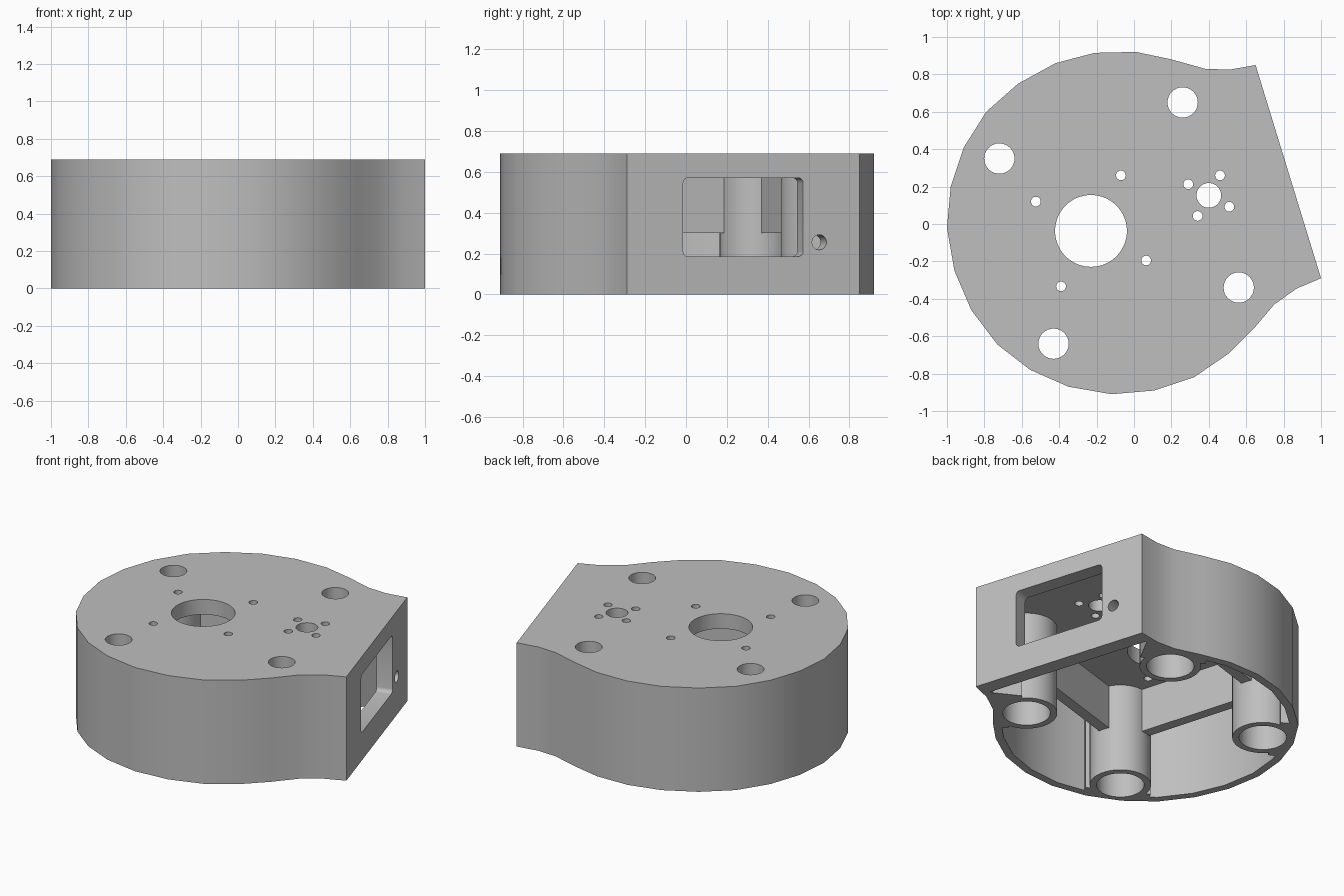
import bpy, bmesh, math
from mathutils import Vector, Matrix

if "Cube" in bpy.data.objects:
    bpy.data.objects.remove(bpy.data.objects["Cube"])

HEIGHT, CEILING, RIB_Z = 0.69, 0.59, 0.30
CENTRE = Vector((-0.085, 0.0))

# Rounded body outline, ending with the flat connector face
OUTLINE = [(0.65, 0.85), (0.51, 0.825), (0.38, 0.83), (0.20, 0.88), (0.01, 0.92),
           (-0.21, 0.915), (-0.42, 0.86), (-0.62, 0.75), (-0.79, 0.60), (-0.91, 0.41),
           (-0.98, 0.20), (-1.0, -0.02), (-0.96, -0.25), (-0.87, -0.46), (-0.73, -0.645),
           (-0.555, -0.78), (-0.35, -0.87), (-0.12, -0.91), (0.11, -0.89), (0.32, -0.82),
           (0.51, -0.69), (0.64, -0.56), (0.75, -0.43), (0.87, -0.345), (1.0, -0.29)]
BOSSES = [Vector(p) for p in ((0.56, -0.34), (-0.43, -0.64), (-0.72, 0.35), (0.26, 0.65))]


def finish(name, bm, matrix=None):
    if matrix is not None:
        bm.transform(matrix)
    bmesh.ops.recalc_face_normals(bm, faces=bm.faces)
    mesh = bpy.data.meshes.new(name)
    bm.to_mesh(mesh)
    bm.free()
    obj = bpy.data.objects.new(name, mesh)
    bpy.context.collection.objects.link(obj)
    return obj


def prism(name, points, z0, z1):
    bm = bmesh.new()
    face = bm.faces.new([bm.verts.new((x, y, z0)) for x, y in points])
    top = bmesh.ops.extrude_face_region(bm, geom=[face])
    moved = [v for v in top["geom"] if isinstance(v, bmesh.types.BMVert)]
    bmesh.ops.translate(bm, verts=moved, vec=(0, 0, z1 - z0))
    return finish(name, bm)


def cylinder(name, xy, radius, z0, z1, segments=32):
    bm = bmesh.new()
    bmesh.ops.create_cone(bm, cap_ends=True, segments=segments,
                          radius1=radius, radius2=radius, depth=z1 - z0)
    return finish(name, bm, Matrix.Translation((xy[0], xy[1], (z0 + z1) / 2)))


def beam(name, a, b, width, z0, z1):
    side = (b - a).normalized().orthogonal() * width / 2
    return prism(name, [a + side, b + side, b - side, a - side], z0, z1)


def subtract(target, tool):
    mod = target.modifiers.new("Cut", "BOOLEAN")
    mod.operation, mod.solver, mod.object = "DIFFERENCE", "EXACT", tool
    bpy.context.view_layer.objects.active = target
    bpy.ops.object.modifier_apply(modifier=mod.name)
    bpy.data.objects.remove(tool)


def inset(points, wall, last_wall):
    """Offset each edge inward and mitre the corners; the closing edge has its own wall."""
    n = len(points)
    pts = [Vector(p) for p in points]
    lines = []
    for i in range(n):
        d = (pts[(i + 1) % n] - pts[i]).normalized()
        inward = Vector((-d.y, d.x))
        lines.append((inward, inward.dot(pts[i]) + (last_wall if i == n - 1 else wall)))
    out = []
    for i in range(n):
        (n1, c1), (n2, c2) = lines[i - 1], lines[i]
        det = n1.x * n2.y - n1.y * n2.x
        out.append(((c1 * n2.y - c2 * n1.y) / det, (n1.x * c2 - n2.x * c1) / det))
    return out


housing = prism("housing", OUTLINE, 0, HEIGHT)

# Underside cavity, leaving bosses, their wall webs and the hanging ribs
cavity = prism("cavity_cutter", inset(OUTLINE, 0.05, 0.10), -0.2, CEILING)
for boss in BOSSES:
    subtract(cavity, cylinder("boss", boss, 0.185, -0.4, 0.9, 48))
    out = (boss - CENTRE).normalized()
    subtract(cavity, beam("web", boss + out * 0.07, boss + out * 0.25, 0.40, -0.5, 1.0))
for a, b in zip(BOSSES, BOSSES[1:]):
    subtract(cavity, beam("rib", a, b, 0.07, RIB_Z, 1.1))
subtract(housing, cavity)

# Boss bolt holes with wide bores from below
for boss in BOSSES:
    subtract(housing, cylinder("bore", boss, 0.143, -0.1, 0.56, 40))
    subtract(housing, cylinder("bolt_hole", boss, 0.081, 0.4, 0.8))

# Top plate openings
holes = [(-0.23, -0.037, 0.192, 64), (0.40, 0.153, 0.066, 32)]
holes += [(x, y, 0.026, 20) for x, y in
          ((-0.525, 0.12), (-0.07, 0.26), (0.065, -0.195), (-0.39, -0.333),
           (0.29, 0.212), (0.46, 0.26), (0.51, 0.092), (0.34, 0.043))]
for x, y, radius, segments in holes:
    subtract(housing, cylinder("plate_hole", (x, y), radius, 0.45, 0.8, segments))

# Connector face: local x runs outward, local y along the face
corner_a, corner_b = Vector(OUTLINE[-1]), Vector(OUTLINE[0])
mid = (corner_a + corner_b) / 2
along = (corner_b - corner_a).normalized()
frame = (Matrix.Translation((mid.x, mid.y, 0)) @
         Matrix.Rotation(math.atan2(along.y, along.x) - math.pi / 2, 4, "Z"))

# Rounded connector window
bm = bmesh.new()
bmesh.ops.create_cube(bm, size=1)
bmesh.ops.scale(bm, verts=bm.verts, vec=(0.4, 0.615, 0.385))
depth_edges = [e for e in bm.edges if abs(e.verts[0].co.x - e.verts[1].co.x) > 0.1]
bmesh.ops.bevel(bm, geom=depth_edges, offset=0.025, segments=4, profile=0.5, affect="EDGES")
subtract(housing, finish("window", bm, frame @ Matrix.Translation((0, 0, 0.378))))

# Connector screw holes
for y in (-0.39, 0.39):
    for z in (0.255, 0.53):
        bm = bmesh.new()
        bmesh.ops.create_cone(bm, cap_ends=True, segments=24, radius1=0.037,
                              radius2=0.037, depth=0.3)
        place = frame @ Matrix.Translation((0, y, z)) @ Matrix.Rotation(math.pi / 2, 4, "Y")
        subtract(housing, finish("screw_hole", bm, place))

# Grey finish
grey = bpy.data.materials.new("plain_grey")
grey.use_nodes = True
colour = (0.52, 0.52, 0.52, 1)
grey.diffuse_color = colour
grey.node_tree.nodes["Principled BSDF"].inputs["Base Color"].default_value = colour
housing.data.materials.clear()
housing.data.materials.append(grey)
for poly in housing.data.polygons:
    poly.material_index = 0

bpy.ops.object.select_all(action="DESELECT")
housing.select_set(True)
bpy.context.view_layer.objects.active = housing
bpy.ops.object.shade_smooth_by_angle(angle=math.radians(30))
